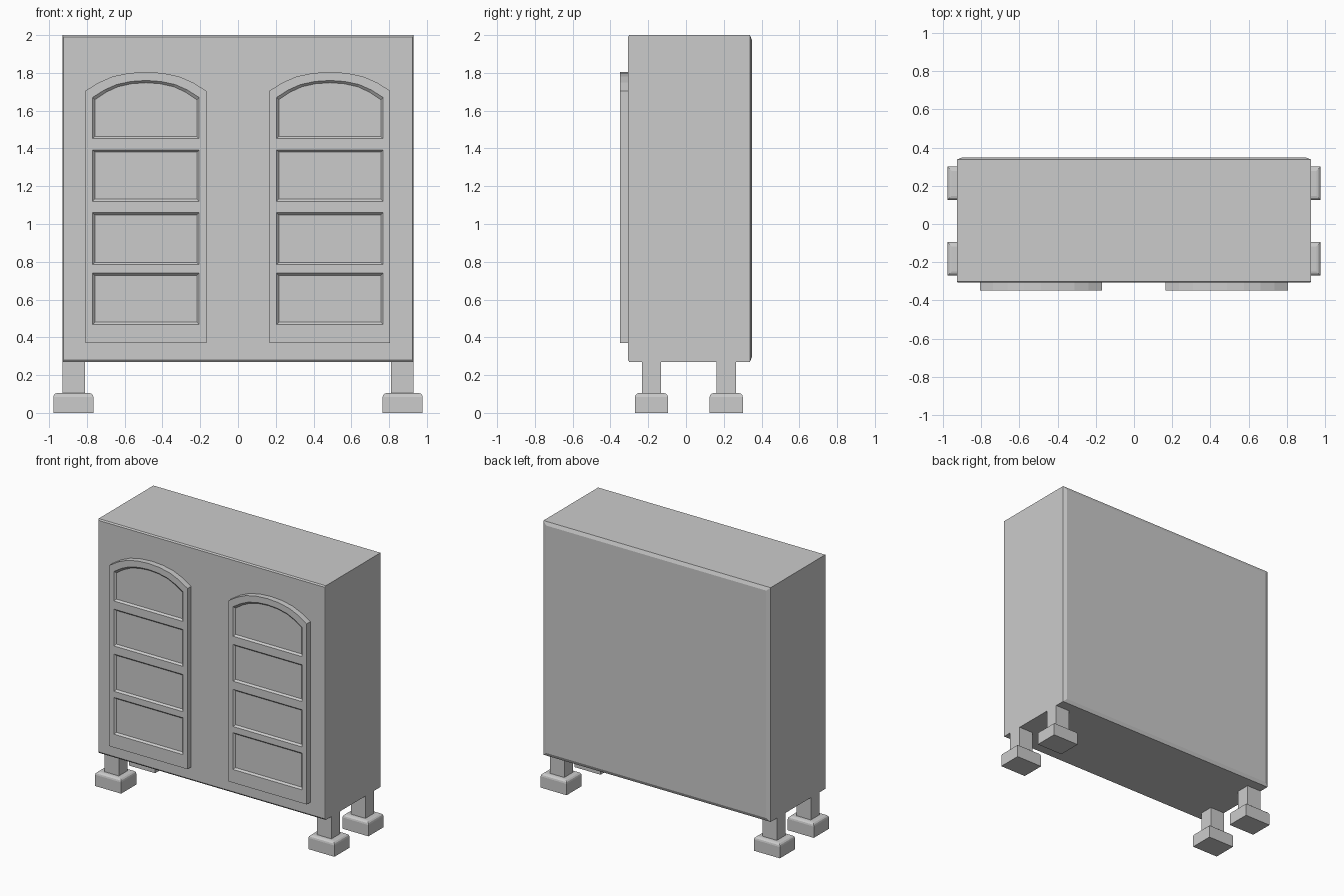
import bpy, bmesh

if "Cube" in bpy.data.objects:
    bpy.data.objects.remove(bpy.data.objects["Cube"])


def loft(bm, rings):
    """Skin a list of equal-length point rings and cap both ends."""
    loops = [[bm.verts.new(p) for p in r] for r in rings]
    n = len(loops[0])
    for a, b in zip(loops, loops[1:]):
        for i in range(n):
            j = (i + 1) % n
            bm.faces.new((a[i], a[j], b[j], b[i]))
    bm.faces.new(loops[0])
    bm.faces.new(loops[-1])


def finish(name, bm):
    bmesh.ops.recalc_face_normals(bm, faces=bm.faces)
    me = bpy.data.meshes.new(name)
    bm.to_mesh(me)
    bm.free()
    ob = bpy.data.objects.new(name, me)
    bpy.context.collection.objects.link(ob)
    return ob


def box(name, x0, x1, y0, y1, z0, z1, top_bevel=0):
    bm = bmesh.new()
    loft(bm, [[(x0, y0, z), (x1, y0, z), (x1, y1, z), (x0, y1, z)] for z in (z0, z1)])
    if top_bevel:
        edges = [e for e in bm.edges if all(v.co.z == max(w.co.z for w in bm.verts) for v in e.verts)]
        bmesh.ops.bevel(bm, geom=edges, offset=top_bevel, segments=3, profile=0.5, affect='EDGES')
    return finish(name, bm)


def rect_y(w, z0, z1, y):
    return [(-w, y, z0), (w, y, z0), (w, y, z1), (-w, y, z1)]


# cabinet body with slim chamfers at front and back
bm = bmesh.new()
loft(bm, [rect_y(0.925, 0.28, 1.99, -0.307),
          rect_y(0.928, 0.27, 2.0, -0.30),
          rect_y(0.928, 0.27, 2.0, 0.338),
          rect_y(0.90, 0.295, 1.975, 0.349)])
finish("cabinet_body", bm)

# legs and block feet
for side, s in (("left", -1), ("right", 1)):
    for pos, yc in (("front", -0.183), ("back", 0.213)):
        xa, xb = sorted((s * 0.81, s * 0.928))
        box(f"{pos}_{side}_leg", xa, xb, yc - 0.051, yc + 0.051, 0.10, 0.28)
        xa, xb = sorted((s * 0.765, s * 0.978))
        box(f"{pos}_{side}_foot", xa, xb, yc - 0.088, yc + 0.088, 0, 0.105, 0.022)


# outline with an arched top, as (x, z) around the door centre
def arch(w, z0, side_z, rise):
    steps = [(1, 0), (0.78, 0.44), (0.55, 0.76), (0.28, 0.94), (0, 1)]
    right = [(w * a, side_z + rise * b) for a, b in steps]
    left = [(-x, z) for x, z in reversed(right[:-1])]
    return [(-w, z0), (w, z0)] + right + left


def ring(pts, xc, y):
    return [(xc + x, y, z) for x, z in pts]


def panel(w, z0, z1):
    return [(-w, z0), (w, z0), (w, z1), (-w, z1)]


# arched doors with four recessed panels each
FRONT, SLOPE, DEPTH = -0.349, 0.012, 0.013
ROWS = [(0.468, 0.74), (0.785, 1.06), (1.12, 1.392)]
for side, xc in (("left", -0.488), ("right", 0.486)):
    bm = bmesh.new()
    outline = arch(0.32, 0.37, 1.705, 0.10)
    loft(bm, [ring(outline, xc, FRONT), ring(outline, xc, -0.30)])
    door = finish(f"{side}_door", bm)

    bm = bmesh.new()
    shapes = [(panel(0.282, a, b), panel(0.282 - SLOPE, a + SLOPE, b - SLOPE)) for a, b in ROWS]
    shapes.append((arch(0.282, 1.452, 1.67, 0.09),
                   arch(0.282 - SLOPE, 1.452 + SLOPE, 1.67 - SLOPE, 0.09)))
    for outer, inner in shapes:
        loft(bm, [ring(outer, xc, FRONT - 0.02), ring(outer, xc, FRONT),
                  ring(inner, xc, FRONT + DEPTH)])
    cutter = finish("panel_cutter", bm)
    cutter.hide_render = True

    mod = door.modifiers.new("panels", 'BOOLEAN')
    mod.object = cutter
    mod.operation = 'DIFFERENCE'
    mod.solver = 'EXACT'
    bpy.context.view_layer.objects.active = door
    bpy.ops.object.modifier_apply(modifier=mod.name)
    bpy.data.objects.remove(cutter)
